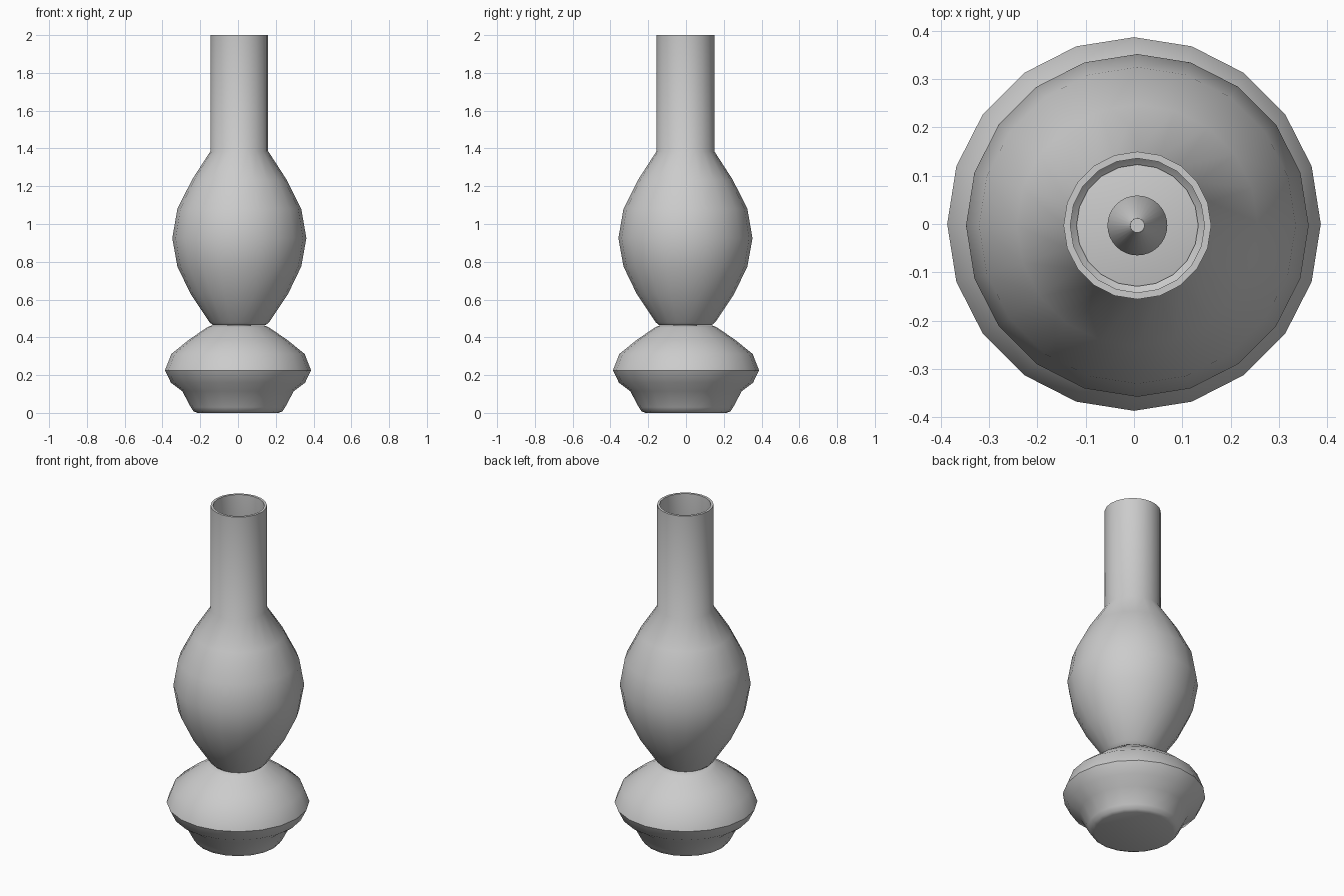
import bpy, bmesh, math

if "Cube" in bpy.data.objects:
    bpy.data.objects.remove(bpy.data.objects["Cube"])


def lathe(name, profile, sides, center=(0, 0), closed=False):
    """Revolve (radius, height) points around a vertical axis."""
    bm = bmesh.new()
    rings = []
    for r, z in profile:
        rings.append([bm.verts.new((center[0] + r * math.cos(2 * math.pi * i / sides),
                                    center[1] + r * math.sin(2 * math.pi * i / sides), z))
                      for i in range(sides)])
    pairs = list(zip(rings, rings[1:]))
    if closed:
        pairs.append((rings[-1], rings[0]))
    else:
        bm.faces.new(rings[0][::-1])
        bm.faces.new(rings[-1])
    for a, b in pairs:
        for i in range(sides):
            j = (i + 1) % sides
            bm.faces.new((a[i], a[j], b[j], b[i]))
    bmesh.ops.recalc_face_normals(bm, faces=bm.faces)
    mesh = bpy.data.meshes.new(name)
    bm.to_mesh(mesh)
    bm.free()
    obj = bpy.data.objects.new(name, mesh)
    bpy.context.collection.objects.link(obj)
    bpy.ops.object.select_all(action='DESELECT')
    obj.select_set(True)
    bpy.context.view_layer.objects.active = obj
    bpy.ops.object.shade_smooth_by_angle(angle=math.radians(42))
    return obj


axis = (0.007, -0.003)

# Squat oil reservoir
lathe("oil_reservoir", [(0.215, 0), (0.235, 0.008), (0.25, 0.03), (0.295, 0.115),
                        (0.355, 0.16), (0.387, 0.225), (0.353, 0.312),
                        (0.26, 0.387), (0.165, 0.452), (0.14, 0.463)], 20)

# Thin-walled glass chimney: outer wall upward, inner wall back down
outer = [(0.14, 0.465), (0.158, 0.48), (0.258, 0.63), (0.328, 0.775), (0.355, 0.925),
         (0.328, 1.08), (0.25, 1.235), (0.153, 1.385), (0.153, 2.0)]
inner = [(r - 0.014, z + (0.008 if z < 0.5 else 0)) for r, z in reversed(outer)]
lathe("glass_chimney", outer + inner, 20, axis, closed=True)

# Burner cone and wick inside the chimney
lathe("burner_cone", [(0.062, 0.455), (0.062, 0.48), (0.015, 0.58)], 32, axis)
lathe("wick", [(0.015, 0.57), (0.015, 0.62)], 16, axis)
